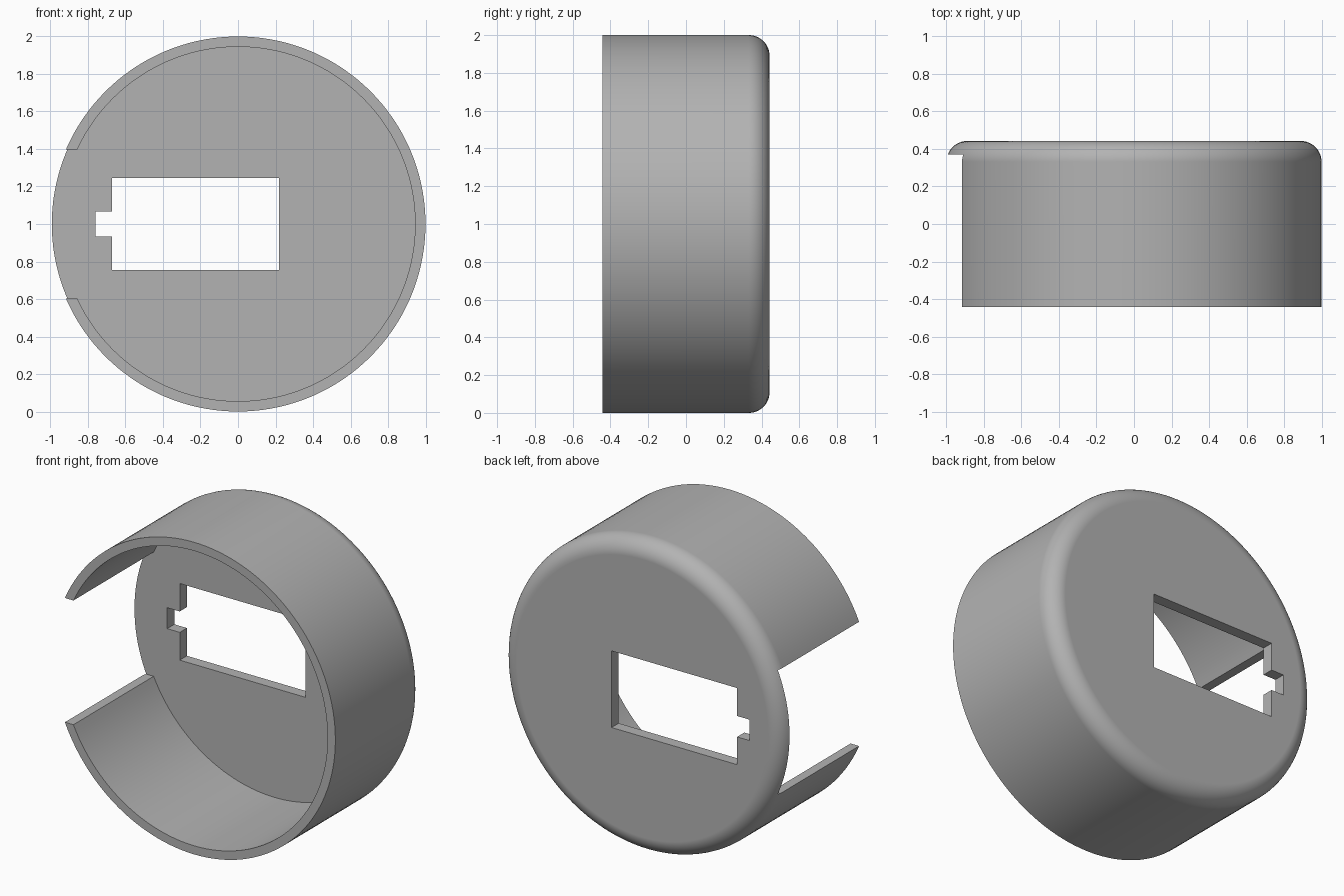
import bpy, bmesh, math
from mathutils import Matrix, Vector

cube = bpy.data.objects.get("Cube")
if cube:
    bpy.data.objects.remove(cube, do_unlink=True)

OUTER, INNER = 1.0, 0.945      # wall radii
HALF = 0.4425                  # half depth along y
FLOOR = 0.37                   # inner face of the end plate
FILLET = 0.11                  # rounding of the back rim
CENTRE_Z = 1.0

grey = bpy.data.materials.new("plain grey")
grey.use_nodes = True
colour = (0.45, 0.45, 0.45, 1)
grey.diffuse_color = colour
grey.node_tree.nodes["Principled BSDF"].inputs["Base Color"].default_value = colour


def make_object(name, bm):
    bmesh.ops.recalc_face_normals(bm, faces=bm.faces[:])
    mesh = bpy.data.meshes.new(name)
    bm.to_mesh(mesh)
    bm.free()
    mesh.materials.append(grey)
    obj = bpy.data.objects.new(name, mesh)
    bpy.context.collection.objects.link(obj)
    return obj


def box(name, low, high):
    bm = bmesh.new()
    low, high = Vector(low), Vector(high)
    scale = Matrix.Diagonal((high - low).to_4d())
    bmesh.ops.create_cube(bm, size=1, matrix=Matrix.Translation((low + high) / 2) @ scale)
    return make_object(name, bm)


# Round cup: lathe the wall profile about the y axis, then close both plate faces
profile = [(INNER, FLOOR), (INNER, -HALF), (OUTER, -HALF)]
for i in range(13):
    a = math.pi / 2 * i / 12
    profile.append((OUTER - FILLET + FILLET * math.cos(a),
                    HALF - FILLET + FILLET * math.sin(a)))
bm = bmesh.new()
verts = [bm.verts.new((r, y, CENTRE_Z)) for r, y in profile]
edges = [bm.edges.new(pair) for pair in zip(verts, verts[1:])]
bmesh.ops.spin(bm, geom=verts + edges, cent=(0, 0, CENTRE_Z), axis=(0, 1, 0),
               angle=2 * math.pi, steps=144, use_merge=True)
bmesh.ops.remove_doubles(bm, verts=bm.verts[:], dist=1e-5)
bmesh.ops.holes_fill(bm, edges=[e for e in bm.edges if e.is_boundary], sides=0)
cup = make_object("round_cup", bm)

# Side opening in the wall
side_cutter = box("side_opening_cutter", (-1.3, -0.7, 0.602), (-0.5, FLOOR, 1.398))

# Rectangular window with a small tab slot on its right side
window = [(-0.672, 0.755), (0.218, 0.755), (0.218, 1.246), (-0.672, 1.246),
          (-0.672, 1.067), (-0.761, 1.067), (-0.761, 0.933), (-0.672, 0.933)]
bm = bmesh.new()
face = bm.faces.new([bm.verts.new((x, 0.2, z)) for x, z in window])
side = bmesh.ops.extrude_face_region(bm, geom=[face])
bmesh.ops.translate(bm, vec=(0, 0.5, 0),
                    verts=[g for g in side["geom"] if isinstance(g, bmesh.types.BMVert)])
window_cutter = make_object("window_cutter", bm)

# Cut the openings and remove the helpers
bpy.ops.object.select_all(action="DESELECT")
bpy.context.view_layer.objects.active = cup
cup.select_set(True)
for cutter in (side_cutter, window_cutter):
    cutter.hide_render = True
    cut = cup.modifiers.new(cutter.name, "BOOLEAN")
    cut.operation, cut.solver, cut.object = "DIFFERENCE", "EXACT", cutter
    bpy.ops.object.modifier_apply(modifier=cut.name)
    bpy.data.objects.remove(cutter, do_unlink=True)

# Smooth walls with crisp edges and flat plates
bpy.ops.object.shade_smooth_by_angle(angle=math.radians(30))
normals = cup.modifiers.new("flat plate normals", "WEIGHTED_NORMAL")
normals.keep_sharp = True
